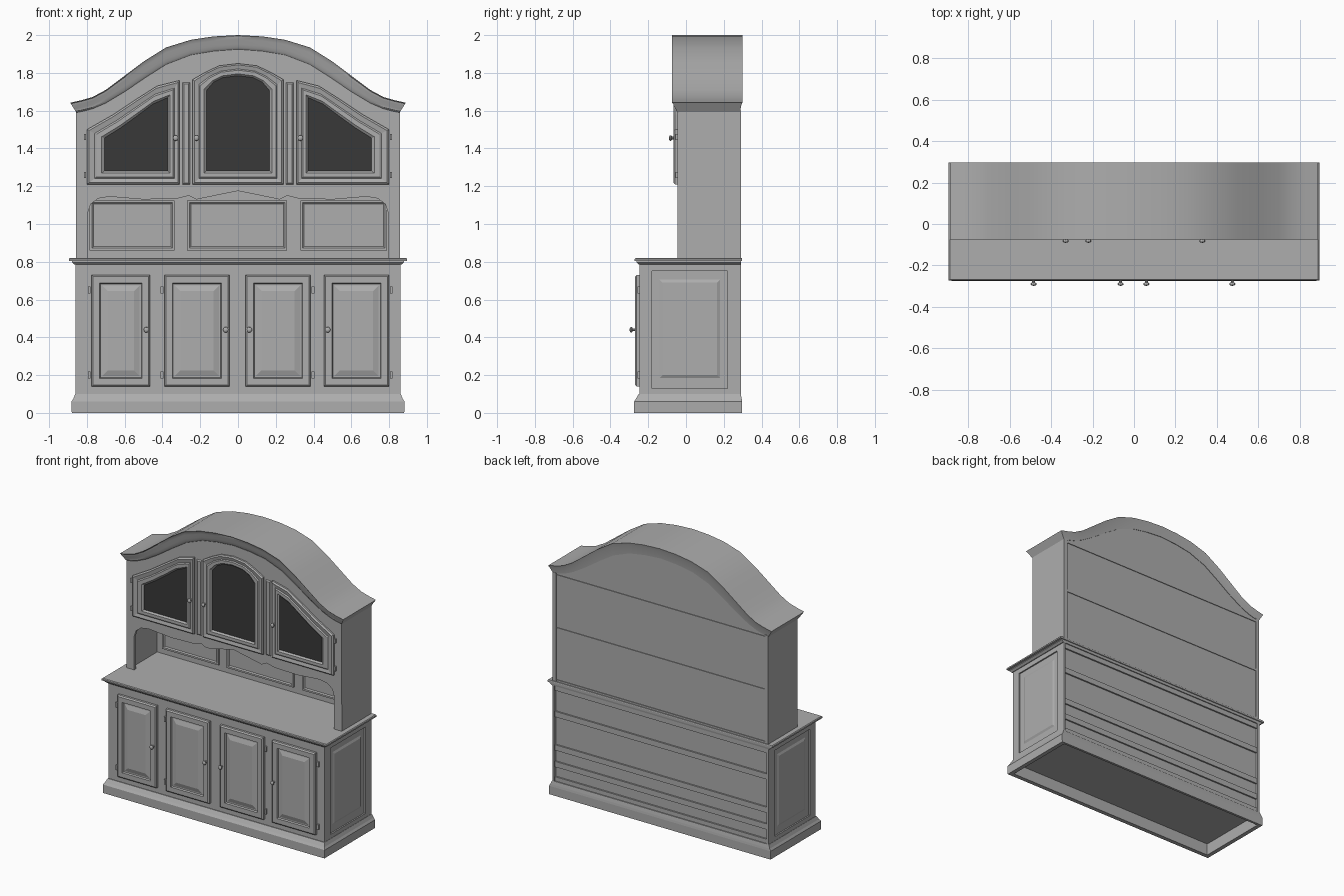
import bpy, bmesh, math
from mathutils import Matrix

if "Cube" in bpy.data.objects:
    bpy.data.objects.remove(bpy.data.objects["Cube"], do_unlink=True)


def material(name, value):
    m = bpy.data.materials.new(name)
    m.use_nodes = True
    col = (value, value, value, 1)
    m.diffuse_color = col
    m.node_tree.nodes["Principled BSDF"].inputs["Base Color"].default_value = col
    return m


WOOD = material("grey_wood", 0.42)
GLASS = material("dark_glass", 0.04)


def finish(name, bm, smooth=False):
    bmesh.ops.recalc_face_normals(bm, faces=bm.faces)
    me = bpy.data.meshes.new(name)
    bm.to_mesh(me)
    bm.free()
    ob = bpy.data.objects.new(name, me)
    bpy.context.collection.objects.link(ob)
    me.materials.append(WOOD)
    me.materials.append(GLASS)
    if smooth:
        bpy.ops.object.select_all(action="DESELECT")
        ob.select_set(True)
        bpy.context.view_layer.objects.active = ob
        bpy.ops.object.shade_smooth_by_angle(angle=math.radians(35))
    return ob


def loft(name, loops, cap_mat=0, caps=(True, True), smooth=False):
    """Skin closed loops of equal length; the last cap may be glass."""
    bm = bmesh.new()
    rows = [[bm.verts.new(p) for p in loop] for loop in loops]
    for a, b in zip(rows, rows[1:]):
        for i in range(len(a)):
            j = (i + 1) % len(a)
            bm.faces.new((a[i], a[j], b[j], b[i]))
    if caps[0]:
        bm.faces.new(rows[0])
    if caps[1]:
        bm.faces.new(rows[-1]).material_index = cap_mat
    return finish(name, bm, smooth)


def box(name, x0, x1, y0, y1, z0, z1):
    return loft(name, [[(x0, y0, z), (x1, y0, z), (x1, y1, z), (x0, y1, z)] for z in (z0, z1)])


def prism(name, pts, y0, y1):
    return loft(name, [[(x, y, z) for x, z in pts] for y in (y0, y1)])


def rect(u0, u1, v0, v1):
    return [(u0, v0), (u1, v0), (u1, v1), (u0, v1)]


def inset(r, d):
    return rect(r[0][0] + d, r[1][0] - d, r[0][1] + d, r[2][1] - d)


def panel(name, outer, inner, steps, y, cap_mat=0):
    """Moulded front panel; steps are (blend outer to inner, projection)."""
    loops = [[(a + (c - a) * t, y - d, b + (e - b) * t)
              for (a, b), (c, e) in zip(outer, inner)] for t, d in steps]
    return loft(name, loops, cap_mat)


def knob(name, x, y, z):
    bm = bmesh.new()
    turn = Matrix.Translation((x, y - 0.012, z)) @ Matrix.Rotation(math.pi / 2, 4, "X")
    bmesh.ops.create_cone(bm, cap_ends=True, segments=10, radius1=0.008, radius2=0.006,
                          depth=0.026, matrix=turn)
    bmesh.ops.create_uvsphere(bm, u_segments=10, v_segments=6, radius=0.015,
                              matrix=Matrix.Translation((x, y - 0.022, z)) @ Matrix.Diagonal((1, 0.6, 1, 1)))
    finish(name, bm, True)


def mirrored(half):
    """Half path from the centre out becomes a full path, left to right."""
    return [(-x, z) for x, z in reversed(half) if x > 0] + half


def ring(hx, y0, y1, z):
    return [(-hx, y0, z), (hx, y0, z), (hx, y1, z), (-hx, y1, z)]


# Plinth, hollow underneath
loft("plinth", [ring(0.85, -0.245, 0.28, 0.085), ring(0.85, -0.245, 0.28, 0.0),
                ring(0.88, -0.275, 0.297, 0.0), ring(0.882, -0.275, 0.297, 0.06),
                ring(0.872, -0.265, 0.295, 0.075), ring(0.862, -0.25, 0.29, 0.1)], caps=(True, True))

# Base carcass with framed ends
box("base_carcass", -0.845, 0.845, -0.245, 0.272, 0.09, 0.795)
END = rect(-0.245, 0.29, 0.09, 0.795)
RECESS, RAISED = rect(-0.18, 0.22, 0.13, 0.75), rect(-0.125, 0.165, 0.2, 0.69)
for side, label in ((1, "left"), (-1, "right")):
    stack = [(END, 0), (END, 0.015), (RECESS, 0.015), (RECESS, 0.005),
             (inset(RAISED, -0.015), 0.005), (RAISED, 0.012)]
    loft("base_end_" + label, [[(side * (0.845 + d), y, z) for y, z in r] for r, d in stack])

# Back rails on the base
for i, (z0, z1) in enumerate(((0.09, 0.13), (0.2, 0.24), (0.32, 0.36), (0.56, 0.6), (0.75, 0.795))):
    box(f"back_rail_{i}", -0.845, 0.845, 0.27, 0.283, z0, z1)

# Lower doors with raised panels
DOOR_STEPS = [(0, 0), (0, 0.016), (0.1, 0.024), (0.5, 0.024), (0.55, 0.012), (0.65, 0.012), (1, 0.022)]
for i, (x0, x1) in enumerate(((-0.775, -0.465), (-0.39, -0.045), (0.04, 0.385), (0.455, 0.8))):
    r = rect(x0, x1, 0.14, 0.73)
    panel(f"lower_door_{i}", r, inset(r, 0.085), DOOR_STEPS, -0.245)
    right_knob = i in (0, 1)
    knob(f"lower_knob_{i}", x1 - 0.02 if right_knob else x0 + 0.02, -0.268, 0.44)
    hx = x0 - 0.012 if right_knob else x1 + 0.012
    for z in (0.2, 0.65):
        box(f"lower_hinge_{i}", hx - 0.007, hx + 0.007, -0.258, -0.245, z - 0.018, z + 0.018)

# Worktop with a stepped edge
loft("worktop", [ring(0.865, -0.25, 0.29, 0.785), ring(0.88, -0.262, 0.292, 0.797),
                 ring(0.88, -0.262, 0.292, 0.803), ring(0.895, -0.272, 0.297, 0.805),
                 ring(0.895, -0.272, 0.297, 0.815), ring(0.89, -0.267, 0.295, 0.82)])

# Crown outlines
OUTER = mirrored([(0, 2.0), (0.13, 1.993), (0.25, 1.975), (0.38, 1.935), (0.5, 1.86), (0.6, 1.785),
                  (0.7, 1.71), (0.77, 1.672), (0.83, 1.655), (0.888, 1.642)])
INNER = mirrored([(0, 1.925), (0.13, 1.915), (0.25, 1.895), (0.38, 1.845), (0.49, 1.775), (0.6, 1.7),
                  (0.7, 1.64), (0.77, 1.61), (0.82, 1.597), (0.856, 1.59)])

# Crown moulding running over the arch
PROFILE = [(0, -0.043), (0.15, -0.052), (0.35, -0.054), (0.7, -0.066), (0.9, -0.068), (1, -0.075),
           (1, 0.298), (0.7, 0.292), (0, 0.286)]
loft("crown", [[(a + (c - a) * t, y, b + (e - b) * t) for t, y in PROFILE]
               for (a, b), (c, e) in zip(INNER, OUTER)], smooth=True)

# Upper case: face frame with shaped apron, ends, back and floor
APRON = mirrored([(0, 1.175), (0.1, 1.155), (0.22, 1.13), (0.26, 1.15), (0.32, 1.135), (0.5, 1.13),
                  (0.68, 1.145), (0.74, 1.135), (0.78, 1.105), (0.795, 1.06), (0.795, 0.82), (0.857, 0.82)])
prism("face_frame", INNER + APRON[::-1], -0.045, -0.025)
prism("back_board", INNER + [(0.857, 0.82), (-0.857, 0.82)], 0.268, 0.283)
for side, label in ((1, "left"), (-1, "right")):
    box("upper_end_" + label, *sorted((side * 0.83, side * 0.857)), -0.04, 0.29, 0.82, 1.6)
box("upper_floor", -0.83, 0.83, -0.026, 0.27, 1.19, 1.21)
for i, z in enumerate((0.825, 1.2, 1.58)):
    box(f"back_strip_{i}", -0.83, 0.83, 0.28, 0.288, z - 0.008, z + 0.008)

# Framed panels at the back of the niche
for i, (x0, x1) in enumerate(((-0.785, -0.335), (-0.27, 0.26), (0.33, 0.79))):
    r = rect(x0, x1, 0.86, 1.125)
    panel(f"niche_panel_{i}", r, inset(r, 0.02), [(0, 0), (0, 0.012), (0.6, 0.012), (1, 0.005)], 0.268)

# Glazed doors
GLAZED = [(0, 0), (0, 0.012), (0.12, 0.02), (0.45, 0.014), (0.55, 0.02), (0.85, 0.02), (1, 0.01)]
SIDE_OUT = [(0.31, 1.21), (0.8, 1.21), (0.8, 1.5), (0.66, 1.58), (0.54, 1.66), (0.43, 1.73), (0.31, 1.76)]
SIDE_IN = [(0.37, 1.28), (0.708, 1.28), (0.708, 1.455), (0.62, 1.51), (0.53, 1.575), (0.45, 1.635), (0.37, 1.67)]
for side, label in ((1, "left"), (-1, "right")):
    flip = lambda pts: [(side * x, z) for x, z in pts]
    panel("glazed_door_" + label, flip(SIDE_OUT), flip(SIDE_IN), GLAZED, -0.045, 1)
    knob("upper_knob_" + label, side * 0.33, -0.06, 1.455)
    post = sorted((side * 0.255, side * 0.295))
    panel("post_" + label, rect(*post, 1.21, 1.75), inset(rect(*post, 1.21, 1.75), 0.008),
          [(0, 0), (1, 0.008)], -0.045)
    for z in (1.26, 1.46):
        box("upper_hinge_" + label, side * 0.81 - 0.006, side * 0.81 + 0.006, -0.056, -0.045, z - 0.016, z + 0.016)
MID_OUT = mirrored([(0, 1.85), (0.1, 1.838), (0.17, 1.805), (0.24, 1.765), (0.24, 1.21)])
MID_IN = mirrored([(0, 1.785), (0.08, 1.775), (0.13, 1.75), (0.168, 1.705), (0.168, 1.28)])
panel("glazed_door_middle", MID_OUT, MID_IN, GLAZED, -0.045, 1)
knob("upper_knob_middle", -0.22, -0.06, 1.455)
